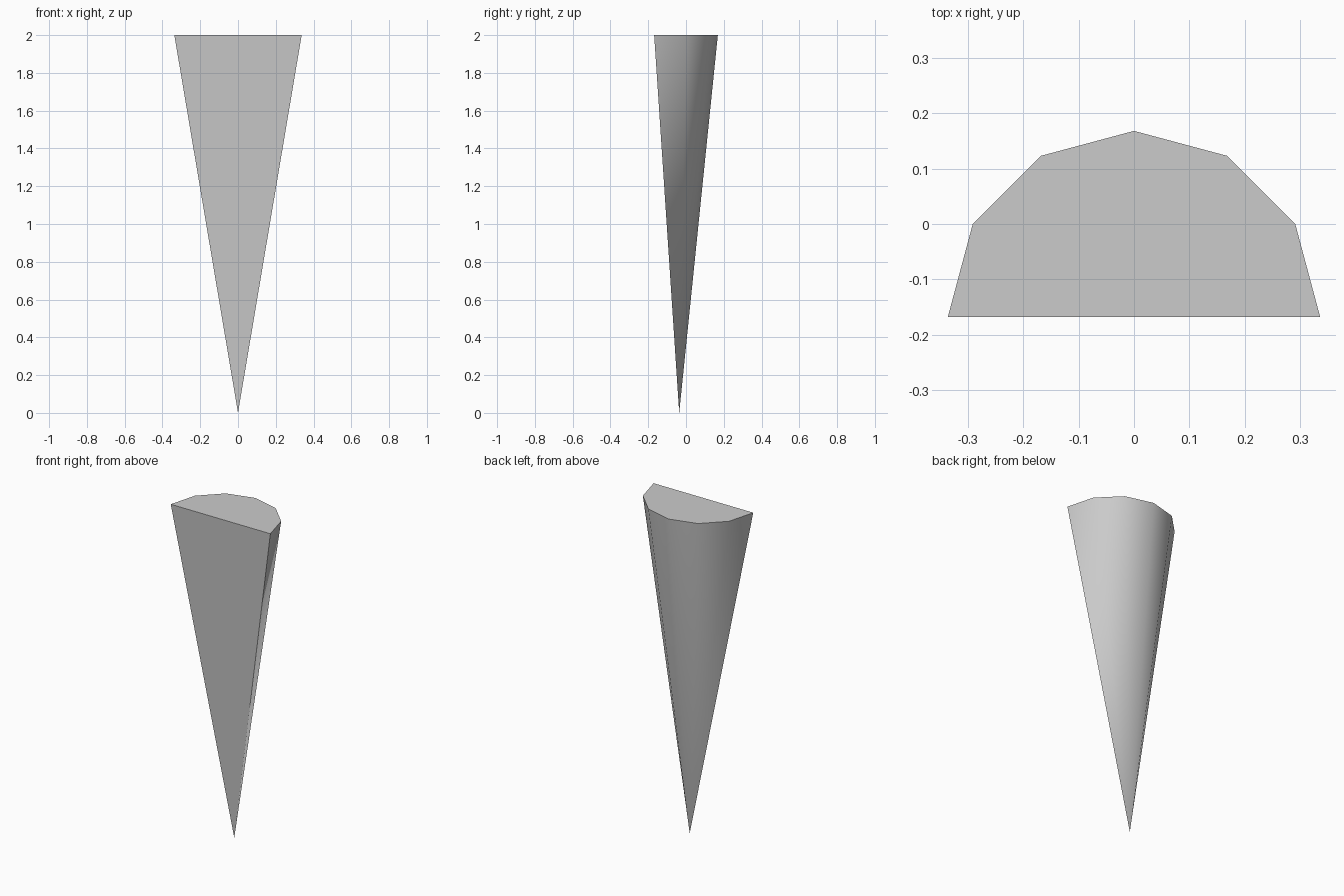
import bpy, bmesh
from math import sin, cos, pi, radians

if "Cube" in bpy.data.objects:
    bpy.data.objects.remove(bpy.data.objects["Cube"])

RADIUS, HEIGHT, SEGMENTS = 0.337, 2.0, 6
FLAT_Y = -0.1685          # plane of the flat front
TIP_Y = -0.036            # tip sits slightly in front of centre

bm = bmesh.new()

# half-round rim at the top, and the tip on the ground
rim = [bm.verts.new((RADIUS * cos(pi * i / SEGMENTS),
                     FLAT_Y + RADIUS * sin(pi * i / SEGMENTS), HEIGHT))
       for i in range(SEGMENTS + 1)]
tip = bm.verts.new((0, TIP_Y, 0))

# top cap, then the flat front and curved back running down to the tip
bm.faces.new(rim)
for a, b in zip(rim, rim[1:] + rim[:1]):
    bm.faces.new((b, a, tip))
bmesh.ops.recalc_face_normals(bm, faces=bm.faces[:])

mesh = bpy.data.meshes.new("half_cone_spike")
bm.to_mesh(mesh)
bm.free()
spike = bpy.data.objects.new("half_cone_spike", mesh)
bpy.context.collection.objects.link(spike)

# smooth curved back, sharp rim and front edges
bpy.context.view_layer.objects.active = spike
spike.select_set(True)
bpy.ops.object.shade_smooth_by_angle(angle=radians(40))
